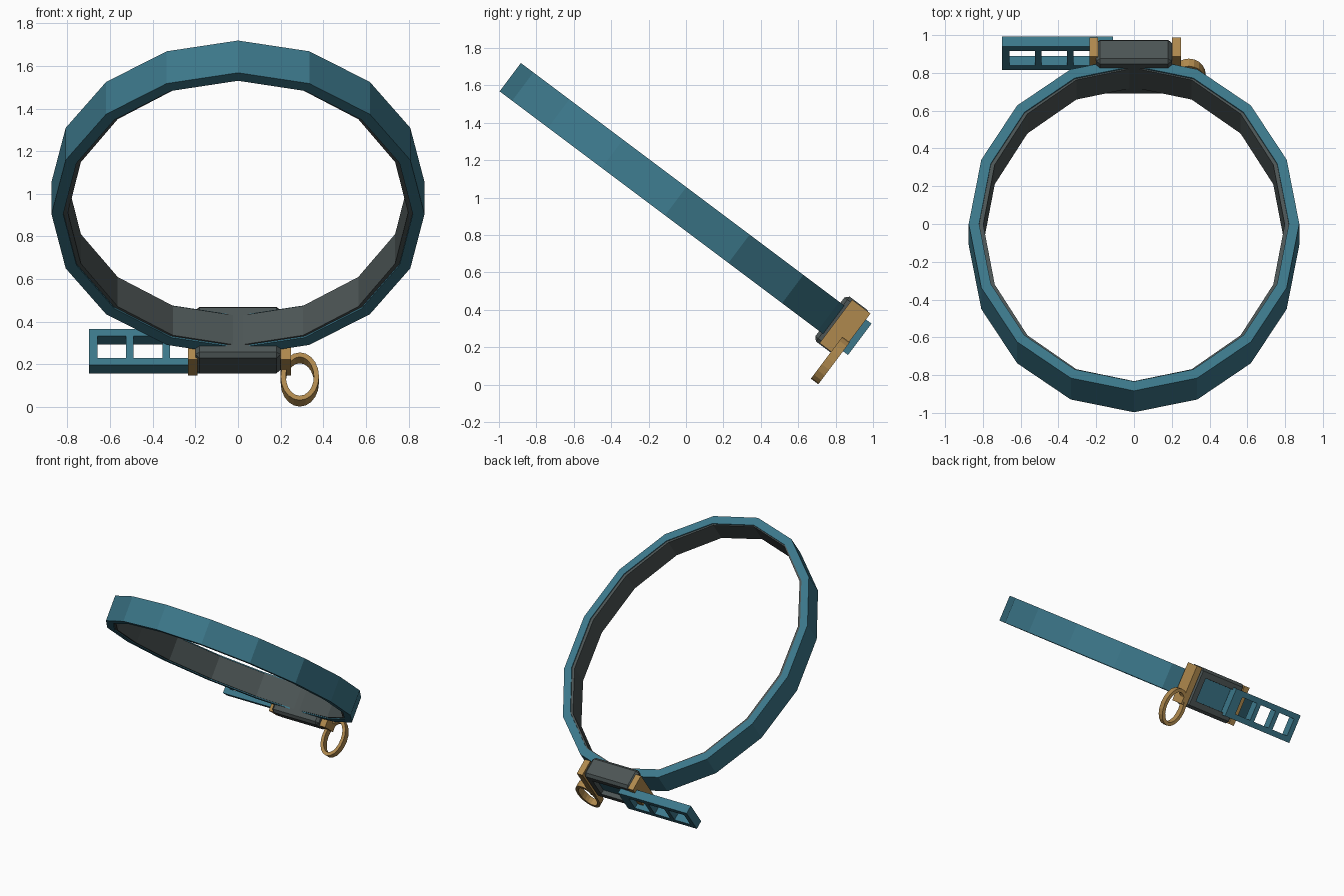
import bpy, bmesh, math
from mathutils import Matrix, Vector

if "Cube" in bpy.data.objects:
    bpy.data.objects.remove(bpy.data.objects["Cube"])

# Collar frame: local x = width, local y = outward at the buckle, local z = strap width
TILT = Matrix.Translation((0, -0.055, 0.98)) @ Matrix.Rotation(-math.atan2(0.6, 0.8), 4, 'X')


def material(name, color):
    m = bpy.data.materials.new(name)
    m.diffuse_color = (*color, 1)
    m.use_nodes = True
    m.node_tree.nodes["Principled BSDF"].inputs["Base Color"].default_value = m.diffuse_color
    return m


BLUE = material("strap_blue", (0.045, 0.185, 0.255))
GREY = material("dark_grey", (0.072, 0.09, 0.09))
GOLD = material("brass", (0.43, 0.25, 0.075))


def finish(name, bm, *mats):
    bmesh.ops.recalc_face_normals(bm, faces=bm.faces)
    mesh = bpy.data.meshes.new(name)
    bm.to_mesh(mesh)
    bm.free()
    for m in mats:
        mesh.materials.append(m)
    ob = bpy.data.objects.new(name, mesh)
    bpy.context.collection.objects.link(ob)
    ob.matrix_world = TILT
    return ob


def box(lo, hi, bevel=0.0):
    bm = bmesh.new()
    bmesh.ops.create_cube(bm, size=1)
    lo, hi = Vector(lo), Vector(hi)
    for v in bm.verts:
        v.co = (lo + hi) / 2 + v.co * (hi - lo)
    if bevel:
        bmesh.ops.bevel(bm, geom=bm.edges[:], offset=bevel, segments=1,
                        affect='EDGES', profile=0.5)
    return bm


def hoop(name, mat, profile, sides, axis_map):
    """Closed hoop; profile holds (radius_a, radius_b, height) per corner."""
    bm = bmesh.new()
    loops = []
    for i in range(sides):
        t = 2 * math.pi * i / sides
        loops.append([bm.verts.new(axis_map(ra * math.cos(t), rb * math.sin(t), h))
                      for ra, rb, h in profile])
    k = len(profile)
    for i in range(sides):
        a, b = loops[i], loops[(i + 1) % sides]
        for j in range(k):
            bm.faces.new((a[j], b[j], b[(j + 1) % k], a[(j + 1) % k]))
    return finish(name, bm, mat)


def rect(outer, inner, half):
    return [(*outer, -half), (*outer, half), (*inner, half), (*inner, -half)]


# Strap loop and its inner lining
hoop("strap_loop", BLUE, rect((0.875, 1.106), (0.82, 1.0435), 0.0945), 16,
     lambda a, b, h: (a, b, h))
hoop("lining", GREY, rect((0.835, 1.06), (0.798, 1.036), 0.0865), 16,
     lambda a, b, h: (a, b, h))

# Buckle housing with a recessed window showing the strap
bm = box((-0.2, 1.03, -0.15), (0.2, 1.19, 0.15), 0.02)
bm.normal_update()
front = max(bm.faces, key=lambda f: f.normal.y * 10 + f.calc_area())
bmesh.ops.inset_individual(bm, faces=[front], thickness=0.06)
bmesh.ops.inset_individual(bm, faces=[front], thickness=0.0005, depth=-0.035)
front.material_index = 1
finish("buckle_housing", bm, GREY, BLUE)

# Brass end bars
for name, x0, x1 in (("left_end_bar", -0.235, -0.19), ("right_end_bar", 0.2, 0.248)):
    finish(name, box((x0, 1.07, -0.145), (x1, 1.193, 0.145)), GOLD)

# Hanging ring
hoop("hanging_ring", GOLD, rect((0.09, 0.14), (0.066, 0.114), 0.025), 20,
     lambda a, b, h: (0.29 + a, 1.172 + h, -0.185 + b))

# Loose strap tail with three rectangular holes
xs = [-0.7, -0.66, -0.525, -0.49, -0.355, -0.32, -0.185, -0.11]
zs = [-0.105, -0.064, 0.064, 0.105]
bm = bmesh.new()
grid = [[bm.verts.new((x, 1.23, z)) for z in zs] for x in xs]
for i in range(len(xs) - 1):
    for j in range(3):
        if j == 1 and i % 2 == 1:
            continue
        bm.faces.new((grid[i][j], grid[i][j + 1], grid[i + 1][j + 1], grid[i + 1][j]))
bm.normal_update()
if bm.faces[:][0].normal.y < 0:
    bmesh.ops.reverse_faces(bm, faces=bm.faces[:])
wall = bmesh.ops.extrude_face_region(bm, geom=bm.faces[:])
moved = [g for g in wall["geom"] if isinstance(g, bmesh.types.BMVert)]
bmesh.ops.translate(bm, verts=moved, vec=(0, -0.065, 0))
finish("strap_tail", bm, BLUE)
